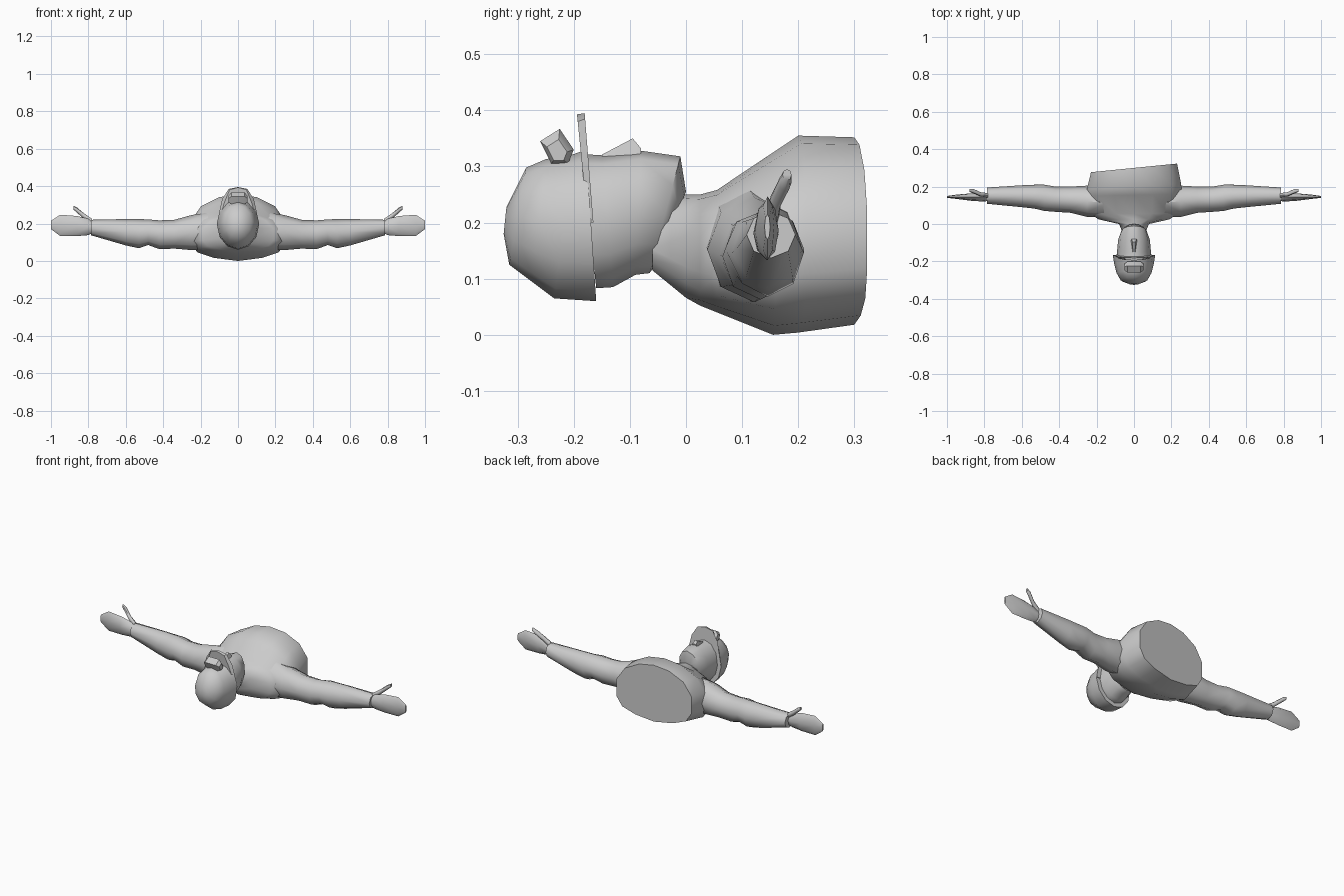
import bpy, bmesh, math

if "Cube" in bpy.data.objects:
    bpy.data.objects.remove(bpy.data.objects["Cube"])

grey = bpy.data.materials.new("plain grey")
grey.diffuse_color = (0.6, 0.6, 0.6, 1)
grey.use_nodes = True
grey.node_tree.nodes["Principled BSDF"].inputs["Base Color"].default_value = grey.diffuse_color


def loft(name, rings, angle=50):
    """Skin a list of equal-length point rings and cap both ends."""
    bm = bmesh.new()
    loops = [[bm.verts.new(p) for p in ring] for ring in rings]
    n = len(loops[0])
    for a, b in zip(loops, loops[1:]):
        for i in range(n):
            j = (i + 1) % n
            bm.faces.new((a[i], a[j], b[j], b[i]))
    bm.faces.new(loops[0])
    bm.faces.new(loops[-1][::-1])
    bmesh.ops.recalc_face_normals(bm, faces=bm.faces)
    mesh = bpy.data.meshes.new(name)
    bm.to_mesh(mesh)
    bm.free()
    mesh.materials.append(grey)
    mesh.shade_smooth()
    mesh.set_sharp_from_angle(angle=math.radians(angle))
    ob = bpy.data.objects.new(name, mesh)
    bpy.context.collection.objects.link(ob)
    return ob


def mirrored(half):
    """Close a right-hand outline (first and last points on x = 0)."""
    return half + [(-x, z) for x, z in half[-2:0:-1]]


def oval(n):
    return [(math.sin(2 * math.pi * i / n), -math.cos(2 * math.pi * i / n)) for i in range(n)]


def ring_y(y_low, y_high, half, low, high, shape, slant=0):
    """Cross-section across the body, leaning from y_low to y_high."""
    return [(u * half,
             y_low + (y_high - y_low) * (v + 1) / 2 + slant * u * half,
             low + (high - low) * (v + 1) / 2) for u, v in shape]


def ring_x(x, y0, y1, z0, z1, shape):
    """Cross-section across an arm or hand."""
    return [(x, (y0 + y1) / 2 + u * (y1 - y0) / 2,
             (z0 + z1) / 2 + v * (z1 - z0) / 2) for u, v in shape]


# Torso: deep barrel with a slanted cut at the waist
chest = mirrored([(0, -1), (.5, -.9), (.85, -.72), (1, -.4), (1, .2), (.78, .65), (.4, .92), (0, 1)])
torso = [(-.06, .055, .115, .24, 0), (0, .08, .066, .25, 0), (.025, .19, .052, .25, 0),
         (.055, .235, .04, .258, 0), (.155, .255, 0, .325, .02), (.2, .252, .004, .355, .06),
         (.3, .23, .018, .352, .1)]
loft("torso", [ring_y(y, y, h, a, b, chest, s) for y, h, a, b, s in torso], 55)

# Head with jaw and neck joint
round12 = oval(12)
head = [(-.05, 0, .05, .13, .255), (-.065, -.01, .068, .11, .318), (-.09, -.08, .085, .107, .328),
        (-.13, -.15, .09, .085, .32), (-.16, -.185, .09, .083, .322)]
loft("head", [ring_y(*r, round12) for r in head])

# Nose wedge
loft("nose", [[(-.018, -.08, .31), (.018, -.08, .31), (.012, -.08, .332), (-.012, -.08, .332)],
              [(-.018, -.095, .31), (.018, -.095, .31), (.008, -.095, .35), (-.008, -.095, .35)],
              [(-.01, -.15, .305), (.01, -.15, .305), (.006, -.15, .321), (-.006, -.15, .321)]], 30)

# Cap
cap = [(-.16, -.178, .113, .06, .33), (-.235, -.2, .105, .065, .322), (-.275, -.25, .093, .095, .313),
       (-.315, -.285, .072, .125, .298), (-.325, -.32, .022, .18, .228)]
loft("cap", [ring_y(*r, round12) for r in cap])

# Cap visor: thin raised blade over the brow
back = mirrored([(0, .2), (.113, .2), (.085, .33), (.05, .385), (0, .395)])
front = mirrored([(0, .2), (.108, .2), (.07, .32), (.045, .38), (0, .393)])
loft("visor", [[(x, -.165 - (z - .2) * .08, z) for x, z in back],
               [(x, -.175 - (z - .2) * .1, z) for x, z in front]], 30)

# Badge block on top of the cap
side = [(-.26, .345), (-.225, .367), (-.2, .33), (-.21, .305), (-.24, .305)]
loft("cap_block", [[(x, -.23 + (y + .23) * k, .32 + (z - .32) * k) for y, z in side]
                   for x, k in ((-.05, .6), (-.035, 1), (.035, 1), (.05, .6))], 40)

# Arms, hands and thumbs, on both sides
round8 = oval(8)
limbs = {
    "arm": [(.15, .035, .19, .06, .26), (.25, .038, .205, .058, .245), (.34, .06, .2, .066, .22),
            (.42, .065, .2, .063, .217), (.48, .07, .21, .085, .222), (.53, .082, .21, .068, .224),
            (.6, .09, .207, .083, .224), (.785, .108, .195, .137, .22)],
    "hand": [(.77, .125, .165, .155, .2), (.8, .12, .165, .138, .225), (.86, .123, .165, .133, .24),
             (.95, .134, .157, .133, .247), (1, .14, .15, .17, .215)],
    "thumb": [(.78, .14, .165, .19, .225), (.82, .148, .17, .222, .252), (.86, .164, .188, .257, .285),
              (.88, .172, .188, .275, .295)],
}
for part, rows in limbs.items():
    for label, sign in (("right", 1), ("left", -1)):
        loft(f"{label}_{part}", [ring_x(sign * r[0], *r[1:], round8) for r in rows])
